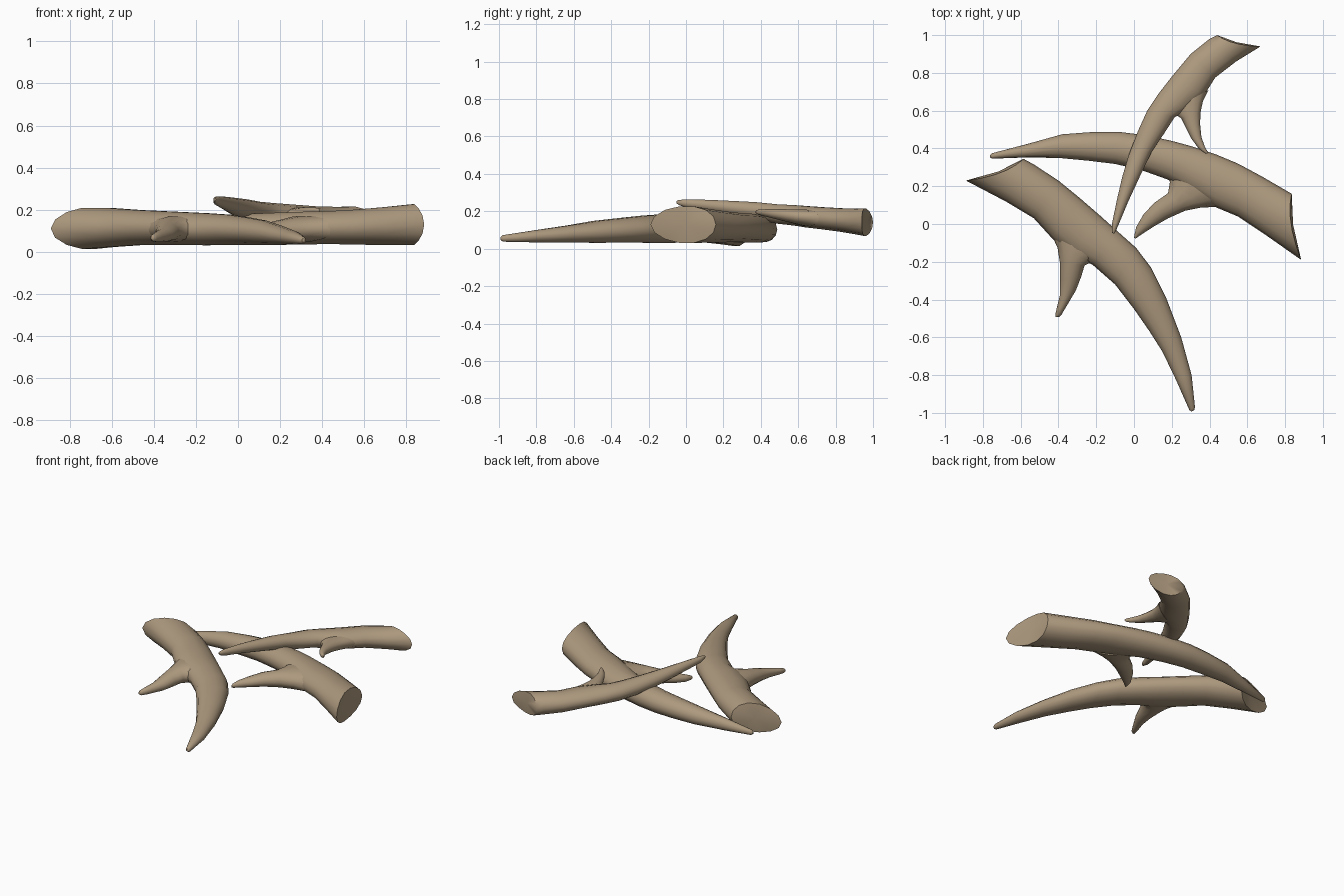
import bpy, bmesh, math
from mathutils import Vector

SIDES = 14

horn = bpy.data.materials.new("tan antler")
horn.diffuse_color = (0.42, 0.32, 0.21, 1)


def sweep(bm, sections, cut=0.0):
    """Elliptical tube; each section = edge a (x, y), edge b (x, y), z, half height."""
    rings = []
    mids = [Vector(((s[0] + s[2]) / 2, (s[1] + s[3]) / 2, s[4])) for s in sections]
    inward = (mids[1] - mids[0]).normalized()
    for i, (ax, ay, bx, by, z, h) in enumerate(sections):
        half = Vector(((bx - ax) / 2, (by - ay) / 2, 0))
        ring = []
        for k in range(SIDES):
            t = 2 * math.pi * k / SIDES
            p = mids[i] + half * math.cos(t) + Vector((0, 0, h * math.sin(t)))
            if i == 0:                      # saddle-shaped cut end
                p += inward * cut * math.sin(t) ** 2
            ring.append(bm.verts.new(p))
        rings.append(ring)
    # rounded tip
    out = (mids[-1] - mids[-2]).normalized()
    last = rings[-1]
    rings.append([bm.verts.new(mids[-1] + (v.co - mids[-1]) * 0.5 + out * 0.012) for v in last])
    for r0, r1 in zip(rings, rings[1:]):
        for k in range(SIDES):
            j = (k + 1) % SIDES
            bm.faces.new((r0[k], r0[j], r1[j], r1[k]))
    # fan cap on the cut end, plain cap on the tip
    c = bm.verts.new(mids[0] + inward * cut * 0.6)
    for k in range(SIDES):
        bm.faces.new((rings[0][(k + 1) % SIDES], rings[0][k], c))
    bm.faces.new(rings[-1])


def build(name, sections, cut=0.0):
    bm = bmesh.new()
    sweep(bm, sections, cut)
    bmesh.ops.recalc_face_normals(bm, faces=bm.faces)
    me = bpy.data.meshes.new(name)
    bm.to_mesh(me)
    bm.free()
    me.materials.append(horn)
    ob = bpy.data.objects.new(name, me)
    bpy.context.collection.objects.link(ob)
    bpy.ops.object.select_all(action='DESELECT')
    ob.select_set(True)
    bpy.context.view_layer.objects.active = ob
    bpy.ops.object.shade_smooth_by_angle(angle=math.radians(50))
    return ob


# Front left antler and its tine
build("front_antler", [
    (-.89, .23, -.585, .345, .11, .10),
    (-.68, .12, -.53, .315, .115, .095),
    (-.53, .03, -.40, .23, .115, .085),
    (-.43, -.08, -.29, .14, .113, .082),
    (-.33, -.17, -.18, .045, .11, .08),
    (-.22, -.215, -.08, -.045, .107, .078),
    (-.10, -.32, .01, -.125, .104, .074),
    (.00, -.45, .09, -.23, .098, .067),
    (.08, -.565, .17, -.39, .09, .06),
    (.15, -.675, .25, -.60, .078, .046),
    (.22, -.82, .305, -.80, .066, .033),
    (.293, -.985, .323, -.97, .055, .018),
], 0.035)
build("front_tine", [
    (-.44, -.05, -.15, -.17, .11, .062),
    (-.405, -.125, -.225, -.20, .108, .06),
    (-.393, -.20, -.262, -.22, .103, .054),
    (-.391, -.30, -.28, -.28, .093, .044),
    (-.393, -.38, -.307, -.35, .08, .033),
    (-.41, -.45, -.357, -.435, .07, .024),
    (-.417, -.482, -.385, -.482, .066, .017),
])

# Right antler and its tine
build("right_antler", [
    (.885, -.19, .835, .16, .13, .10),
    (.70, -.06, .68, .25, .122, .092),
    (.55, .04, .55, .32, .117, .085),
    (.43, .09, .43, .37, .115, .08),
    (.29, .17, .31, .41, .112, .08),
    (.18, .235, .2, .44, .11, .078),
    (.04, .285, .06, .47, .107, .075),
    (-.10, .318, -.08, .488, .104, .071),
    (-.24, .335, -.22, .487, .098, .065),
    (-.40, .35, -.38, .475, .09, .056),
    (-.58, .352, -.56, .425, .073, .04),
    (-.75, .346, -.75, .375, .055, .018),
], 0.035)
build("right_tine", [
    (.46, .09, .18, .30, .11, .062),
    (.36, .088, .19, .22, .108, .06),
    (.27, .07, .18, .163, .103, .054),
    (.18, .03, .105, .11, .093, .044),
    (.11, -.01, .05, .05, .08, .033),
    (.04, -.055, .012, -.015, .07, .023),
    (.018, -.07, .002, -.06, .066, .015),
])

# Rear antler resting on the right one, and its tine
build("rear_antler", [
    (.67, .94, .44, 1.0, .14, .075),
    (.54, .86, .40, .98, .145, .07),
    (.43, .775, .30, .90, .153, .064),
    (.37, .68, .20, .78, .163, .06),
    (.28, .60, .13, .69, .171, .058),
    (.215, .565, .07, .60, .178, .056),
    (.16, .48, .02, .49, .186, .053),
    (.095, .385, -.03, .36, .203, .047),
    (.035, .26, -.062, .25, .216, .04),
    (-.03, .12, -.09, .13, .231, .031),
    (-.08, .00, -.117, .00, .242, .022),
    (-.098, -.04, -.117, -.035, .247, .014),
], 0.025)
build("rear_tine", [
    (.395, .71, .19, .60, .163, .045),
    (.365, .65, .225, .575, .168, .043),
    (.352, .59, .25, .56, .173, .038),
    (.35, .53, .275, .51, .18, .032),
    (.357, .46, .305, .45, .188, .024),
    (.375, .41, .342, .40, .194, .017),
    (.388, .385, .368, .38, .196, .012),
])
